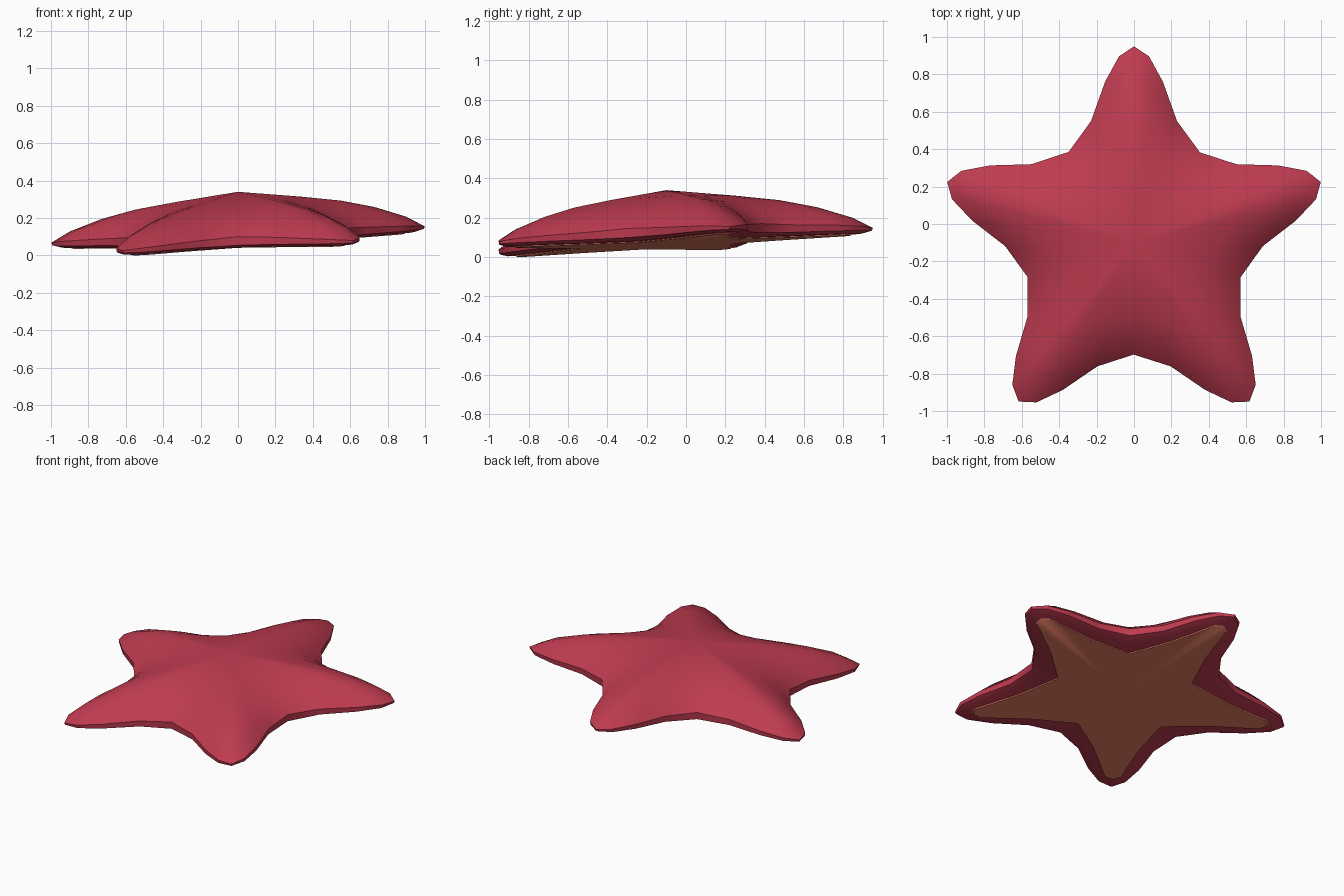
import bpy, bmesh, math

if "Cube" in bpy.data.objects:
    bpy.data.objects.remove(bpy.data.objects["Cube"])

def material(name, col):
    m = bpy.data.materials.new(name)
    m.diffuse_color = (*col, 1)
    m.use_nodes = True
    m.node_tree.nodes["Principled BSDF"].inputs["Base Color"].default_value = m.diffuse_color
    return m

red = material("coral red", (0.52, 0.044, 0.08))
belly = material("pale orange", (0.82, 0.21, 0.13))

CY = -0.1      # star centre in y
R = 1.05       # arm length

# Half-arm outlines, tip to valley (arm points along +y)
STAR = [(0, R), (0.08, 0.997), (0.155, 0.86), (0.23, 0.65), (0.35, 0.485)]
BELLY = [(0, 0.945), (0.05, 0.915), (0.085, 0.79), (0.14, 0.61), (0.253, 0.348)]
PENT = [(R * 0.4755 * s, R * (1 - 0.3455 * s)) for s in (0, 0.12, 0.35, 0.65, 1)]

def mix(a, b, t):
    return [(p[0] + (q[0] - p[0]) * t, p[1] + (q[1] - p[1]) * t) for p, q in zip(a, b)]

def ring(bm, half, scale, h_tip, h_valley):
    """Five mirrored arms; height goes from tip to valley, on a tilted plane."""
    n = len(half) - 1
    arm = [(-half[i][0], half[i][1], i / n) for i in range(n, 0, -1)]
    arm += [(half[i][0], half[i][1], i / n) for i in range(n)]
    out = []
    for k in range(5):
        a = -k * math.tau / 5
        for x, y, f in arm:
            px = scale * (x * math.cos(a) - y * math.sin(a))
            py = scale * (x * math.sin(a) + y * math.cos(a))
            h = h_tip + (h_valley - h_tip) * f
            out.append(bm.verts.new((px, py + CY, tilt(px, py) + h)))
    return out

def tilt(px, py):
    return 0.085 + 0.044 * px + 0.05 * py

def skin(bm, rings, top=None, bottom=None):
    """Bridge rings and close the ends with fans."""
    n = len(rings[0])
    for a, b in zip(rings, rings[1:]):
        for i in range(n):
            j = (i + 1) % n
            bm.faces.new((a[i], a[j], b[j], b[i]))
    for h, r in ((top, rings[0]), (bottom, rings[-1])):
        if h is not None:
            c = bm.verts.new((0, CY, tilt(0, 0) + h))
            for i in range(n):
                bm.faces.new((c, r[i], r[(i + 1) % n]))

def finish(bm, name, mat, angle):
    bmesh.ops.recalc_face_normals(bm, faces=bm.faces)
    me = bpy.data.meshes.new(name)
    bm.to_mesh(me)
    bm.free()
    ob = bpy.data.objects.new(name, me)
    bpy.context.collection.objects.link(ob)
    me.materials.append(mat)
    bpy.ops.object.select_all(action='DESELECT')
    ob.select_set(True)
    bpy.context.view_layer.objects.active = ob
    bpy.ops.object.shade_smooth_by_angle(angle=math.radians(angle))

# Body: pentagonal dome spreading into five arms, then rim and underside
bm = bmesh.new()
body = [
    ring(bm, mix(PENT, STAR, 0.1), 0.33, 0.205, 0.205),
    ring(bm, mix(PENT, STAR, 0.45), 0.55, 0.17, 0.165),
    ring(bm, mix(PENT, STAR, 0.75), 0.73, 0.125, 0.125),
    ring(bm, mix(PENT, STAR, 0.95), 0.90, 0.063, 0.08),
    ring(bm, STAR, 1.0, 0.005, 0.04),
    ring(bm, STAR, 0.995, -0.008, -0.006),
    ring(bm, mix(STAR, BELLY, 0.5), 1.0, -0.02, -0.022),
]
skin(bm, body, top=0.25, bottom=-0.024)
finish(bm, "starfish_body", red, 40)

# Belly: thin star plate under the body
bm = bmesh.new()
plate = [ring(bm, BELLY, 1.0, -0.021, -0.021),
         ring(bm, BELLY, 0.99, -0.028, -0.028)]
skin(bm, plate, top=-0.021, bottom=-0.028)
finish(bm, "belly_patch", belly, 40)

# Rest the lowest point on the ground
obs = list(bpy.context.collection.objects)
low = min(v.co.z for o in obs for v in o.data.vertices)
for o in obs:
    for v in o.data.vertices:
        v.co.z -= low
